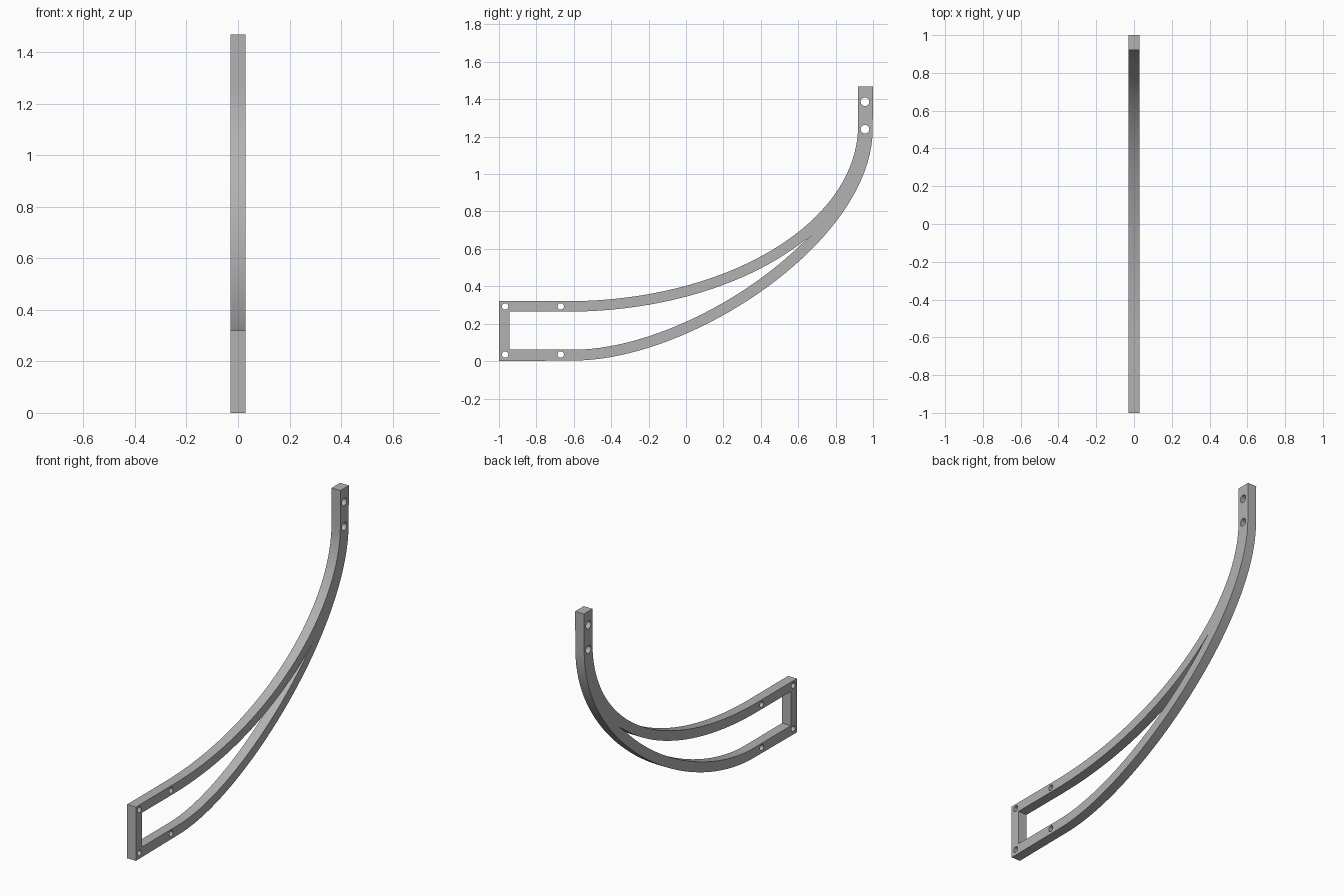
import bpy, bmesh, math
from mathutils import Vector

cube = bpy.data.objects.get("Cube")
if cube:
    bpy.data.objects.remove(cube, do_unlink=True)

HALF_WIDTH = 0.029
STEPS = 40


def bezier(a, b, c, d):
    """Points and left-hand normals along a cubic curve."""
    a, b, c, d = map(Vector, (a, b, c, d))
    pts = []
    for i in range(STEPS + 1):
        t = i / STEPS
        s = 1 - t
        p = a * s**3 + b * 3 * s * s * t + c * 3 * s * t * t + d * t**3
        v = (b - a) * s * s + (c - b) * 2 * s * t + (d - c) * t * t
        pts.append((p, Vector((-v.y, v.x)).normalized()))
    return pts


def offset(path, dist):
    return [p + n * dist for p, n in path]


def circle(y, z, r, n=24):
    return [Vector((y + r * math.cos(math.tau * i / n),
                    z + r * math.sin(math.tau * i / n))) for i in range(n)]


# Sweeping edges of the two rails
K = 0.5523
upper = bezier((-0.64, 0.32), (-0.64 + 1.56 * K, 0.32), (0.92, 1.26 - 0.94 * K), (0.92, 1.26))
lower = bezier((-0.6, 0.003), (0.03, 0.003), (0.998, 0.64), (0.998, 1.24))

# Outer outline: lower rail, upright end, upper rail, front end
outline = [Vector((-1, 0))] + offset(lower, 0)
outline += [Vector((1, 1.468)), Vector((0.92, 1.468))]
outline += offset(upper, 0)[::-1] + [Vector((-1, 0.32))]

# Tapering opening between the rails
tip = Vector((0.67, 0.67))
floor = [p for p in offset(lower, 0.058) if p.x < tip.x - 0.02]
ceiling = [p for p in offset(upper, -0.056) if p.x < tip.x - 0.02]
opening = [Vector((-0.943, 0.061))] + floor + [tip] + ceiling[::-1] + [Vector((-0.943, 0.264))]

# Screw holes
holes = [circle(y, z, 0.017) for y in (-0.967, -0.67) for z in (0.035, 0.292)]
holes += [circle(0.957, z, 0.023) for z in (1.24, 1.387)]

# Filled flat profile, extruded sideways
curve = bpy.data.curves.new("bracket_profile", "CURVE")
curve.dimensions = "2D"
curve.fill_mode = "BOTH"
curve.extrude = HALF_WIDTH
for loop in [outline, opening] + holes:
    spline = curve.splines.new("POLY")
    spline.points.add(len(loop) - 1)
    for point, p in zip(spline.points, loop):
        point.co = (p.x, p.y, 0, 1)
    spline.use_cyclic_u = True

bracket = bpy.data.objects.new("curved_bracket", curve)
bpy.context.collection.objects.link(bracket)
bpy.ops.object.select_all(action="DESELECT")
bracket.select_set(True)
bpy.context.view_layer.objects.active = bracket
bpy.ops.object.convert(target="MESH")
bracket = bpy.context.view_layer.objects.active

# Stand the profile up in the side plane and weld it
bm = bmesh.new()
bm.from_mesh(bracket.data)
for v in bm.verts:
    v.co = (v.co.z, v.co.x, v.co.y)
bmesh.ops.remove_doubles(bm, verts=bm.verts, dist=0.0002)
bmesh.ops.recalc_face_normals(bm, faces=bm.faces)
bm.to_mesh(bracket.data)
bm.free()
bpy.ops.object.shade_smooth_by_angle(angle=math.radians(30))

# Plain grey finish
grey = bpy.data.materials.new("plain_grey")
grey.use_nodes = True
color = (0.45, 0.45, 0.45, 1)
grey.diffuse_color = color
grey.node_tree.nodes["Principled BSDF"].inputs["Base Color"].default_value = color
bracket.data.materials.clear()
bracket.data.materials.append(grey)
